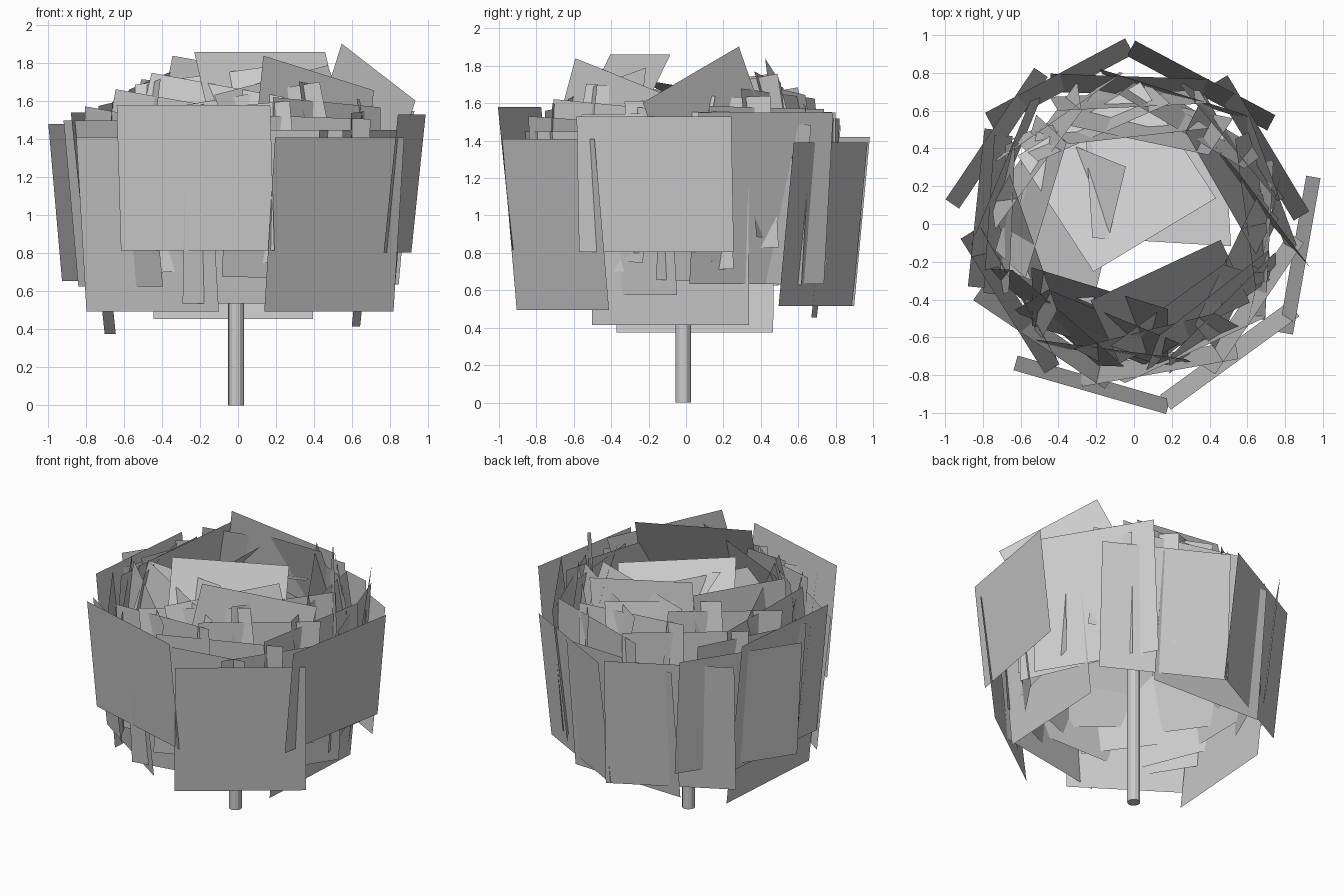
import bpy, random
from math import radians, cos, sin
from mathutils import Vector, Matrix

if "Cube" in bpy.data.objects:
    bpy.data.objects.remove(bpy.data.objects["Cube"])

random.seed(4)


def petal(name, theta, r_top, z_top, height=0.9, lean=-6, roll=0, width=0.84, shift=0.0):
    """Flat square sheet; lean > 0 tips its top edge toward the middle."""
    a, l = radians(theta), radians(lean)
    out = Vector((cos(a), sin(a), 0))
    u = Vector((-sin(a), cos(a), 0))
    v = Vector((0, 0, 1)) * cos(l) - out * sin(l)
    n = u.cross(v)
    centre = out * r_top + Vector((0, 0, z_top)) - v * height / 2 + u * shift
    R = Matrix.Rotation(radians(roll), 3, n)
    u, v = R @ u, R @ v
    verts = [centre + u * sx * width / 2 + v * sy * height / 2
             for sx, sy in ((-1, -1), (1, -1), (1, 1), (-1, 1))]
    me = bpy.data.meshes.new(name)
    me.from_pydata(verts, [], [(0, 1, 2, 3)])
    ob = bpy.data.objects.new(name, me)
    bpy.context.collection.objects.link(ob)
    return ob


# stem
bpy.ops.mesh.primitive_cylinder_add(vertices=12, radius=0.042, depth=1.2, location=(-0.01, -0.015, 0.6))
bpy.context.object.name = "stem"
bpy.ops.object.shade_smooth_by_angle()

# outer petals: angle, top radius, top height, petal height, sideways shift
outer = [
    (-106, 0.92, 1.58, 0.77, 0.02),
    (-10, 0.93, 1.53, 0.73, -0.01),
    (-54, 0.91, 1.41, 0.92, 0.0),
    (-124, 0.81, 1.41, 0.92, -0.06),
    (146, 0.90, 1.48, 0.83, 0.03),
    (118, 0.89, 1.42, 0.91, 0.0),
    (62, 0.86, 1.39, 0.88, 0.03),
    (31, 0.83, 1.55, 0.92, 0.0),
    (174, 0.84, 1.54, 0.92, 0.0),
    (-148, 0.82, 1.50, 0.88, 0.0),
    (-34, 0.80, 1.45, 0.88, 0.0),
    (-80, 0.80, 1.45, 0.92, 0.0),
    (88, 0.78, 1.37, 0.92, 0.05),
    (176, 0.77, 1.29, 0.92, 0.0),
    (-3, 0.72, 1.33, 0.92, -0.05),
]
for i, (th, r, z, h, s) in enumerate(outer):
    petal(f"outer_petal_{i}", th, r, z, h, shift=s)

# middle petals: golden-angle spiral closing inward and upward
N = 25
for i in range(N):
    t = i / (N - 1)
    petal(f"middle_petal_{i}", i * 137.5 + 20, 0.77 - 0.33 * t, 1.50 + 0.23 * t,
          0.86 - 0.08 * t, -4 + 20 * t, random.uniform(-4, 4) - 10 * t * (-1) ** i,
          0.83 - 0.08 * t)

# inner petals folding over the heart: angle, top radius, top height, height, lean, roll
inner = [
    (-65, 0.27, 1.86, 0.78, 28, 0),
    (-110, 0.38, 1.74, 0.78, 22, 8),
    (-50, 0.55, 1.76, 0.75, 8, -14),
    (110, -0.10, 1.70, 0.80, 66, 12),
    (60, -0.05, 1.62, 0.70, 60, 30),
    (175, 0.12, 1.66, 0.70, 45, -12),
    (95, 0.46, 1.78, 0.78, 8, 10),
]
for i, (th, r, z, h, l, ro) in enumerate(inner):
    petal(f"inner_petal_{i}", th, r, z, h, l, ro, 0.76)

# tall tipped petal on the right
petal("tipped_petal", 38, 0.60, 1.79, 0.78, -2, 25, 0.71, -0.27)
